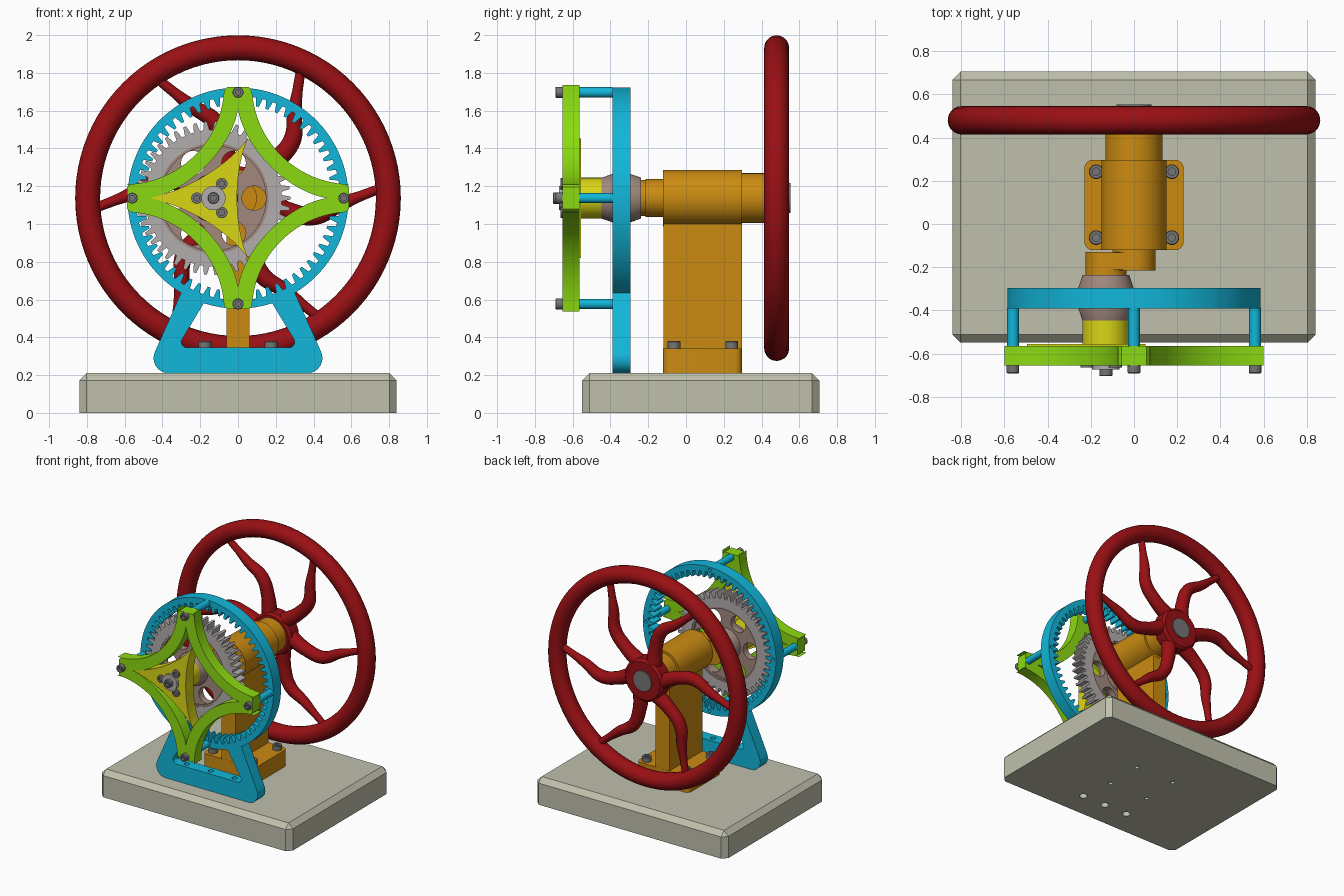
import bpy, bmesh
from math import pi, sin, cos, radians
from mathutils import Matrix, Vector

if "Cube" in bpy.data.objects:
    bpy.data.objects.remove(bpy.data.objects["Cube"])

COLOURS = {
    "wheel red": (0.32, 0.005, 0.007), "ring blue": (0.006, 0.47, 0.70),
    "frame green": (0.26, 0.70, 0.006), "rotor yellow": (0.70, 0.67, 0.008),
    "stand orange": (0.60, 0.26, 0.006), "base stone": (0.53, 0.53, 0.42),
    "gear silver": (0.45, 0.42, 0.42), "disc brown": (0.36, 0.25, 0.21),
    "bolt grey": (0.18, 0.18, 0.18)}
MATS = {}
for label, rgb in COLOURS.items():
    m = bpy.data.materials.new(label)
    m.use_nodes = True
    m.diffuse_color = (*rgb, 1)
    m.node_tree.nodes["Principled BSDF"].inputs["Base Color"].default_value = (*rgb, 1)
    MATS[label] = m

AXIS_Z = 1.137          # height of the main shaft
ECC = -0.13             # crank offset in x
UPRIGHT = Matrix.Rotation(pi / 2, 4, 'X')   # profile plane to xz, depth to -y


def finish(name, bm, mat):
    bmesh.ops.remove_doubles(bm, verts=bm.verts[:], dist=0.0001)
    bmesh.ops.recalc_face_normals(bm, faces=bm.faces[:])
    mesh = bpy.data.meshes.new(name)
    bm.to_mesh(mesh)
    bm.free()
    mesh.materials.clear()
    mesh.materials.append(MATS[mat])
    ob = bpy.data.objects.new(name, mesh)
    bpy.context.collection.objects.link(ob)
    return ob


def curve_to_bmesh(cu):
    tmp = bpy.data.objects.new("tmp", cu)
    bpy.context.collection.objects.link(tmp)
    mesh = bpy.data.meshes.new_from_object(
        tmp.evaluated_get(bpy.context.evaluated_depsgraph_get()))
    bm = bmesh.new()
    bm.from_mesh(mesh)
    bpy.data.objects.remove(tmp)
    bpy.data.meshes.remove(mesh)
    return bm


def prism(name, loops, a, b, mat, centre=(0, AXIS_Z), upright=True):
    """Filled outline with holes, between a and b along y (upright) or z."""
    cu = bpy.data.curves.new(name, 'CURVE')
    cu.dimensions = '2D'
    cu.fill_mode = 'BOTH'
    cu.extrude = (b - a) / 2
    for pts in loops:
        sp = cu.splines.new('POLY')
        sp.points.add(len(pts) - 1)
        for p, (x, y) in zip(sp.points, pts):
            p.co = (x + centre[0], y + centre[1], 0, 1)
        sp.use_cyclic_u = True
    bm = curve_to_bmesh(cu)
    mid = (a + b) / 2
    move = Matrix.Translation((0, mid, 0)) @ UPRIGHT if upright else Matrix.Translation((0, 0, mid))
    bm.transform(move)
    return finish(name, bm, mat)


def lathe(name, profile, mat, at=(0, 0, AXIS_Z), axis='Y', n=48):
    """Revolve (radius, distance) points around an axis through at."""
    bm = bmesh.new()
    rings = [[bm.verts.new((r * cos(2 * pi * i / n), r * sin(2 * pi * i / n), d))
              for i in range(n)] for r, d in profile]
    for lo, hi in zip(rings, rings[1:]):
        for i in range(n):
            j = (i + 1) % n
            bm.faces.new((lo[i], lo[j], hi[j], hi[i]))
    bm.faces.new(rings[0])
    bm.faces.new(rings[-1])
    turn = Matrix.Rotation(-pi / 2, 4, 'X') if axis == 'Y' else Matrix()
    bm.transform(Matrix.Translation(at) @ turn)
    return finish(name, bm, mat)


def bolt(name, at, r, h, axis='Y'):
    """Socket-head screw; h is signed head height from its seat."""
    return lathe(name, [(r, 0), (r, h * 0.9), (r * 0.9, h), (r * 0.5, h), (r * 0.5, h * 0.4)],
                 "bolt grey", at, axis, 24)


def arc(r, start, end, n, c=(0, 0)):
    return [(c[0] + r * cos(radians(start + (end - start) * i / n)),
             c[1] + r * sin(radians(start + (end - start) * i / n))) for i in range(n + 1)]


def circle(r, c=(0, 0), n=32):
    return arc(r, 0, 360, n, c)[:-1]


def teeth(count, root, tip):
    pts = []
    for k in range(count):
        for off, r in ((-0.33, root), (-0.14, tip), (0.14, tip), (0.33, root)):
            t = 2 * pi * (k + off) / count
            pts.append((r * cos(t), r * sin(t)))
    return pts


def trochoid(big, small, k, n=120):
    return [(big * cos(u) + small * cos(k * u), big * sin(u) - small * sin(k * u))
            for u in (2 * pi * i / n for i in range(n))]


# Base slab with chamfered top and corners, drilled underneath
bm = bmesh.new()
bmesh.ops.create_cube(bm, size=1, matrix=Matrix.Translation((0, 0.078, 0.105))
                      @ Matrix.Diagonal((1.68, 1.255, 0.21, 1)))
edges = [e for e in bm.edges if any(v.co.z > 0.1 for v in e.verts)]
bmesh.ops.bevel(bm, geom=edges, offset=0.038, segments=1, affect='EDGES')
base = finish("base", bm, "base stone")
FOOT_BOLTS = [(x, y) for x in (-0.175, 0.175) for y in (-0.063, 0.242)]
RING_SCREWS = (-0.21, 0, 0.21)


def drill(target, spots):
    for x, y, z, r, depth in spots:
        cutter = lathe("cutter", [(r, z), (r, z + depth)], "base stone", (x, y, 0), 'Z', 20)
        cutter.hide_render = True
        mod = target.modifiers.new("hole", 'BOOLEAN')
        mod.operation, mod.object, mod.solver = 'DIFFERENCE', cutter, 'EXACT'
        with bpy.context.temp_override(object=target, active_object=target):
            bpy.ops.object.modifier_apply(modifier=mod.name)
        bpy.data.objects.remove(cutter)


drill(base, [(x, y, -0.02, 0.016, 0.12) for x, y in FOOT_BOLTS]
      + [(x, -0.342, -0.02, 0.03, 0.12) for x in RING_SCREWS])

# Internal ring gear with splayed feet
floor = 0.21 - AXIS_Z
right_foot = arc(0.08, 25, -90, 8, (0.367, floor + 0.08))
outline = arc(0.585, -59, 239, 96) + [(-x, z) for x, z in right_foot] + right_foot[::-1]
window_side = arc(0.03, -90, 25, 5, (0.27, 0.375 - AXIS_Z))
window = arc(0.585, 252, 288, 12) + window_side[::-1] + [(-x, z) for x, z in window_side]
POSTS = [(0.56 * cos(k * pi / 2), 0.56 * sin(k * pi / 2)) for k in range(4)]
ring = prism("ring_gear", [outline, window, teeth(60, 0.54, 0.495)]
             + [circle(0.013, p, 12) for p in POSTS], -0.39, -0.295, "ring blue")
drill(ring, [(x, -0.342, 0.29, 0.02, 0.1) for x in RING_SCREWS])

# Four-pointed frame on posts
tip = [(0.073, 0.57), (0.058, 0.587), (-0.058, 0.587), (-0.073, 0.57)]
quarter = tip + arc(0.527, 0, -90, 24, (-0.6, 0.6))
frame = []
for k in range(4):
    c, s = round(cos(k * pi / 2)), round(sin(k * pi / 2))
    frame += [(x * c - z * s, x * s + z * c) for x, z in quarter]
prism("star_frame", [frame, trochoid(0.365, 0.125, 3)], -0.655, -0.565, "frame green")
for i, (x, z) in enumerate(POSTS):
    lathe(f"frame_post_{i}", [(0.027, -0.566), (0.027, -0.388)], "ring blue", (x, 0, AXIS_Z + z), n=24)
    bolt(f"frame_bolt_{i}", (x, -0.655, AXIS_Z + z), 0.029, -0.036)

# Planet gear: toothed rim, drilled disc and tapered hub on the crank pin
pin = (ECC, AXIS_Z)
pin_at = (ECC, 0, AXIS_Z)
prism("planet_rim", [teeth(45, 0.362, 0.407), circle(0.292, n=64)], -0.39, -0.295, "gear silver", pin)
disc_holes = [circle(0.064, (0.215 * cos(k * pi / 3), 0.215 * sin(k * pi / 3))) for k in range(6)]
prism("planet_disc", [circle(0.294, n=64)] + disc_holes, -0.37, -0.315, "disc brown", pin)
prism("planet_lip", [circle(0.294, n=64), circle(0.278, n=64)], -0.385, -0.3, "disc brown", pin)
lathe("planet_hub", [(0.108, -0.447), (0.128, -0.39), (0.128, -0.295), (0.108, -0.237)],
      "disc brown", pin_at)

# Three-pointed rotor with its hub and screws
prism("rotor", [[(-x, z) for x, z in trochoid(0.245, 0.12, 2)]], -0.65, -0.555, "rotor yellow", pin)
lathe("rotor_hub", [(0.108, -0.556), (0.108, -0.445)], "rotor yellow", pin_at)
for i, a in enumerate((60, 180, 300)):
    bolt(f"rotor_bolt_{i}", (ECC + 0.088 * cos(radians(a)), -0.645,
                             AXIS_Z + 0.088 * sin(radians(a))), 0.03, -0.02)
lathe("rotor_washer", [(0.064, -0.648), (0.064, -0.673)], "gear silver", pin_at)
bolt("rotor_centre_bolt", (ECC, -0.672, AXIS_Z), 0.03, -0.032)

# Crank and stand
lathe("crank_disc", [(0.1, -0.215), (0.1, -0.11)], "stand orange")
lathe("crank_pin", [(0.095, -0.238), (0.095, -0.13)], "stand orange", pin_at)
prism("crank_web", [arc(0.095, 90, 270, 20, (ECC, 0)) + arc(0.095, -90, 90, 20)],
      -0.21, -0.133, "stand orange")
lathe("bearing_housing", [(0.15, -0.121), (0.15, 0.297)], "stand orange")
lathe("shaft_collar", [(0.132, 0.29), (0.132, 0.425)], "stand orange")
column = [(-0.06, -0.12), (0.06, -0.12), (0.06, 0.296), (-0.06, 0.296)]
prism("stand_column", [column], 0.3, AXIS_Z, "stand orange", (0, 0), False)
foot = []
for a, sx, sy in ((0, 1, 1), (90, -1, 1), (180, -1, -1), (270, 1, -1)):
    foot += arc(0.04, a, a + 90, 6, (sx * 0.19, 0.088 + sy * 0.169))
prism("stand_foot", [foot], 0.21, 0.342, "stand orange", (0, 0), False)
for i, (x, y) in enumerate(FOOT_BOLTS):
    bolt(f"foot_bolt_{i}", (x, y, 0.342), 0.034, 0.038, 'Z')

# Flywheel: round rim, hub, shaft end and six S-shaped spokes
WHEEL_Y = 0.48
rim = [(0.796 + 0.066 * cos(t), WHEEL_Y + 0.066 * sin(t))
       for t in (2 * pi * i / 20 for i in range(21))]
rim_ob = lathe("wheel_rim", rim, "wheel red", n=96)
bm = bmesh.new()
bm.from_mesh(rim_ob.data)
bmesh.ops.delete(bm, geom=[f for f in bm.faces if len(f.verts) > 4], context='FACES_ONLY')
bmesh.ops.recalc_face_normals(bm, faces=bm.faces[:])
bm.to_mesh(rim_ob.data)
bm.free()
lathe("wheel_hub", [(0.15, 0.418), (0.168, 0.435), (0.168, 0.525), (0.15, 0.543)], "wheel red")
lathe("wheel_shaft", [(0.08, 0.4), (0.08, 0.552)], "bolt grey")
SPOKE = [(0.12, -2, 1.2), (0.28, -15, 1.0), (0.42, -13, 0.95),
         (0.55, -3, 0.75), (0.65, 1, 0.55), (0.76, 4, 0.5)]
for k in range(6):
    cu = bpy.data.curves.new("spoke", 'CURVE')
    cu.dimensions = '3D'
    cu.bevel_depth, cu.bevel_resolution, cu.use_fill_caps = 0.05, 4, True
    sp = cu.splines.new('BEZIER')
    sp.bezier_points.add(len(SPOKE) - 1)
    for p, (r, a, w) in zip(sp.bezier_points, SPOKE):
        t = radians(a + 60 * k)
        p.co = Vector((r * cos(t), WHEEL_Y, AXIS_Z + r * sin(t)))
        p.radius = w
        p.handle_left_type = p.handle_right_type = 'AUTO'
    finish(f"wheel_spoke_{k}", curve_to_bmesh(cu), "wheel red")

# Smooth the round surfaces, keep the edges crisp
for ob in bpy.context.collection.objects:
    ob.select_set(ob.type == 'MESH' and bool(ob.data.materials) and ob.data.materials[0].name in COLOURS)
bpy.context.view_layer.objects.active = ring
bpy.ops.object.shade_smooth_by_angle(angle=radians(32))
